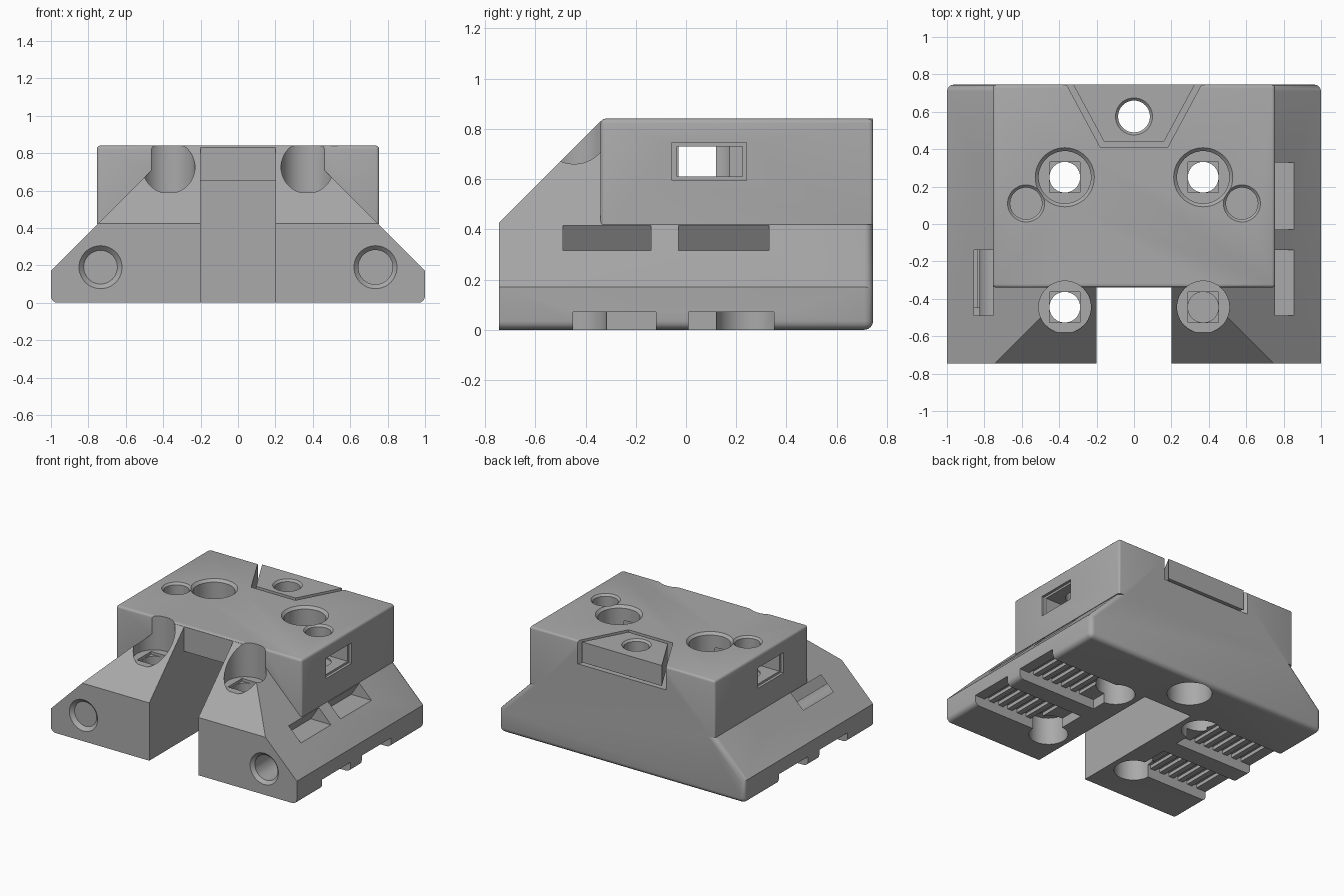
import bpy, bmesh, math
from mathutils import Vector, Matrix

cube = bpy.data.objects.get("Cube")
if cube:
    bpy.data.objects.remove(cube)

grey = bpy.data.materials.new("plain_grey")
grey.use_nodes = True
grey.diffuse_color = (0.4, 0.4, 0.4, 1)
grey.node_tree.nodes["Principled BSDF"].inputs["Base Color"].default_value = (0.4, 0.4, 0.4, 1)


def finish(name, bm):
    bmesh.ops.recalc_face_normals(bm, faces=bm.faces)
    mesh = bpy.data.meshes.new(name)
    bm.to_mesh(mesh)
    bm.free()
    mesh.materials.append(grey)
    ob = bpy.data.objects.new(name, mesh)
    bpy.context.collection.objects.link(ob)
    return ob


def prism_mesh(points, axis, lo, hi):
    """Extrude a 2D outline along an axis; the outline uses the other two axes in order."""
    def place(p, h):
        c = list(p)
        c.insert("xyz".index(axis), h)
        return c
    bm = bmesh.new()
    face = bm.faces.new([bm.verts.new(place(p, lo)) for p in points])
    top = bmesh.ops.extrude_face_region(bm, geom=[face])["geom"]
    step = Vector(place((0, 0), hi - lo))
    bmesh.ops.translate(bm, vec=step, verts=[v for v in top if isinstance(v, bmesh.types.BMVert)])
    return bm


def prism(name, points, axis, lo, hi):
    return finish(name, prism_mesh(points, axis, lo, hi))


def box(name, x0, x1, y0, y1, z0, z1):
    x0, x1 = sorted((x0, x1))
    return prism(name, [(x0, y0), (x1, y0), (x1, y1), (x0, y1)], "z", z0, z1)


def round_edges(bm, test, width, segments=4):
    edges = [e for e in bm.edges if test(*(v.co for v in e.verts))]
    bmesh.ops.bevel(bm, geom=edges, offset=width, segments=segments, profile=0.5, affect="EDGES")


def drill(name, start, axis, length, r0, r1=None):
    """A cylinder or cone from a start point along the positive axis."""
    bm = bmesh.new()
    bmesh.ops.create_cone(bm, cap_ends=True, segments=48, radius1=r0,
                          radius2=r0 if r1 is None else r1, depth=length)
    bmesh.ops.translate(bm, vec=(0, 0, length / 2), verts=bm.verts)
    if axis == "y":
        bmesh.ops.rotate(bm, matrix=Matrix.Rotation(-math.pi / 2, 3, "X"), verts=bm.verts)
    bmesh.ops.translate(bm, vec=start, verts=bm.verts)
    return finish(name, bm)


def combine(target, tool, operation="DIFFERENCE"):
    mod = target.modifiers.new("cut", "BOOLEAN")
    mod.operation, mod.solver, mod.object = operation, "EXACT", tool
    bpy.context.view_layer.update()
    graph = bpy.context.evaluated_depsgraph_get()
    result = bpy.data.meshes.new_from_object(target.evaluated_get(graph))
    target.modifiers.clear()
    target.data = result
    bpy.data.objects.remove(tool)


FRONT, REAR, LIP, TOP = -0.745, 0.745, -0.34, 0.84

# Sloped lower body with a slanted front
profile = [(-1, 0), (1, 0), (1, 0.17), (0.34, 0.83), (-0.34, 0.83), (-1, 0.17)]
bm = prism_mesh(profile, "y", FRONT, REAR)
cut = bmesh.ops.bisect_plane(bm, geom=bm.verts[:] + bm.edges[:] + bm.faces[:],
                             plane_co=(0, FRONT, 0.425), plane_no=(0, -1, 1), clear_outer=True)
bmesh.ops.holes_fill(bm, edges=[e for e in cut["geom_cut"] if isinstance(e, bmesh.types.BMEdge)])
round_edges(bm, lambda a, b: (min(a.y, b.y) > REAR - 0.01 and min(a.z, b.z) < 0.8)
            or (max(a.z, b.z) < 0.01 and abs(a.x) > 0.9 and a.x * b.x > 0), 0.035)
body = finish("carriage_body", bm)

# Upper housing
bm = prism_mesh([(-0.755, LIP), (0.755, LIP), (0.755, REAR), (-0.755, REAR)], "z", 0.42, TOP)
round_edges(bm, lambda a, b: min(a.z, b.z) > TOP - 0.01 or abs(a.z - b.z) > 0.1, 0.018, 3)
combine(body, finish("upper_housing", bm), "UNION")

cutters = [
    # Open front slot and the cavity behind it
    box("front_slot", -0.2, 0.2, FRONT - 0.1, LIP, -0.1, 1),
    box("inner_cavity", -0.2, 0.2, LIP - 0.01, 0.35, -0.1, 0.65),
    # Cross tunnel between the side windows
    box("cross_tunnel", -0.7, 0.7, -0.03, 0.12, 0.61, 0.73),
    # Rear pocket
    prism("rear_pocket", [(-0.39, 0.8), (-0.18, 0.41), (0.18, 0.41), (0.39, 0.8)], "z", 0.67, 1),
    drill("rear_hole", (0, 0.575, -0.1), "z", 1.2, 0.085),
    drill("rear_hole_recess", (0, 0.575, -0.1), "z", 0.4, 0.15),
]

for s in (-1, 1):
    # Vertical bolt holes with recesses at both ends
    for y in (0.25, -0.445):
        x = 0.37 * s
        cutters += [
            drill("bolt_hole", (x, y, -0.1), "z", 1.2, 0.082),
            drill("bolt_head_recess", (x, y, 0.59), "z", 0.5, 0.14),
            box("bolt_seat", x - 0.082, x + 0.082, y - 0.082, y + 0.082, 0.57, 0.61),
            drill("bolt_foot_recess", (x, y, -0.1), "z", 0.3, 0.13),
        ]
    cutters += [
        drill("bolt_chamfer", (0.37 * s, 0.25, TOP - 0.02), "z", 0.04, 0.138, 0.178),
        # Small blind holes on top
        drill("top_hole", (0.577 * s, 0.11, 0.6), "z", 0.4, 0.085),
        drill("top_hole_chamfer", (0.577 * s, 0.11, TOP - 0.015), "z", 0.04, 0.084, 0.124),
        # Front rod holes
        drill("rod_hole", (0.735 * s, FRONT - 0.1, 0.19), "y", 1.3, 0.092),
        drill("rod_chamfer", (0.735 * s, FRONT - 0.02, 0.19), "y", 0.045, 0.135, 0.09),
        # Side windows
        box("window", 0.52 * s, 0.9 * s, -0.035, 0.225, 0.61, 0.73),
        box("window_rim", 0.735 * s, 0.9 * s, -0.055, 0.24, 0.595, 0.745),
    ]
    for y0, y1 in ((-0.49, -0.14), (-0.03, 0.33)):
        # Slots in the sloped sides
        slot = [(0.755, 0.415), (0.9, 0.415), (0.9, 0.315), (0.69, 0.315)]
        cutters.append(prism("slope_slot", [(x * s, z) for x, z in slot], "y", y0, y1))
        # Toothed channels underneath
        cutters.append(box("channel", 0.36 * s, 1.1 * s, y0 + 0.04, y1 + 0.02, -0.1, 0.07))
        for i in range(6):
            x = 0.48 + 0.08 * i
            cutters.append(box("tooth_gap", x * s, (x + 0.04) * s, y0 + 0.04, y1 + 0.02, -0.05, 0.095))

for tool in cutters:
    tool.hide_render = True
    combine(body, tool)

# Loose plate in the rear pocket, standing on a smaller foot
plate = prism("rear_plate", [(-0.325, REAR), (-0.16, 0.44), (0.16, 0.44), (0.325, REAR)], "z", 0.69, TOP)
combine(plate, prism("plate_foot", [(-0.27, 0.71), (-0.14, 0.47), (0.14, 0.47), (0.27, 0.71)],
                     "z", 0.665, 0.7), "UNION")
combine(plate, drill("plate_hole", (0, 0.575, 0.5), "z", 0.5, 0.085))
combine(plate, drill("plate_chamfer", (0, 0.575, TOP - 0.015), "z", 0.04, 0.084, 0.124))

# Smooth the round parts and keep hard edges
bpy.ops.object.select_all(action="DESELECT")
for ob in (body, plate):
    ob.select_set(True)
bpy.context.view_layer.objects.active = body
bpy.ops.object.shade_smooth_by_angle(angle=math.radians(30))
